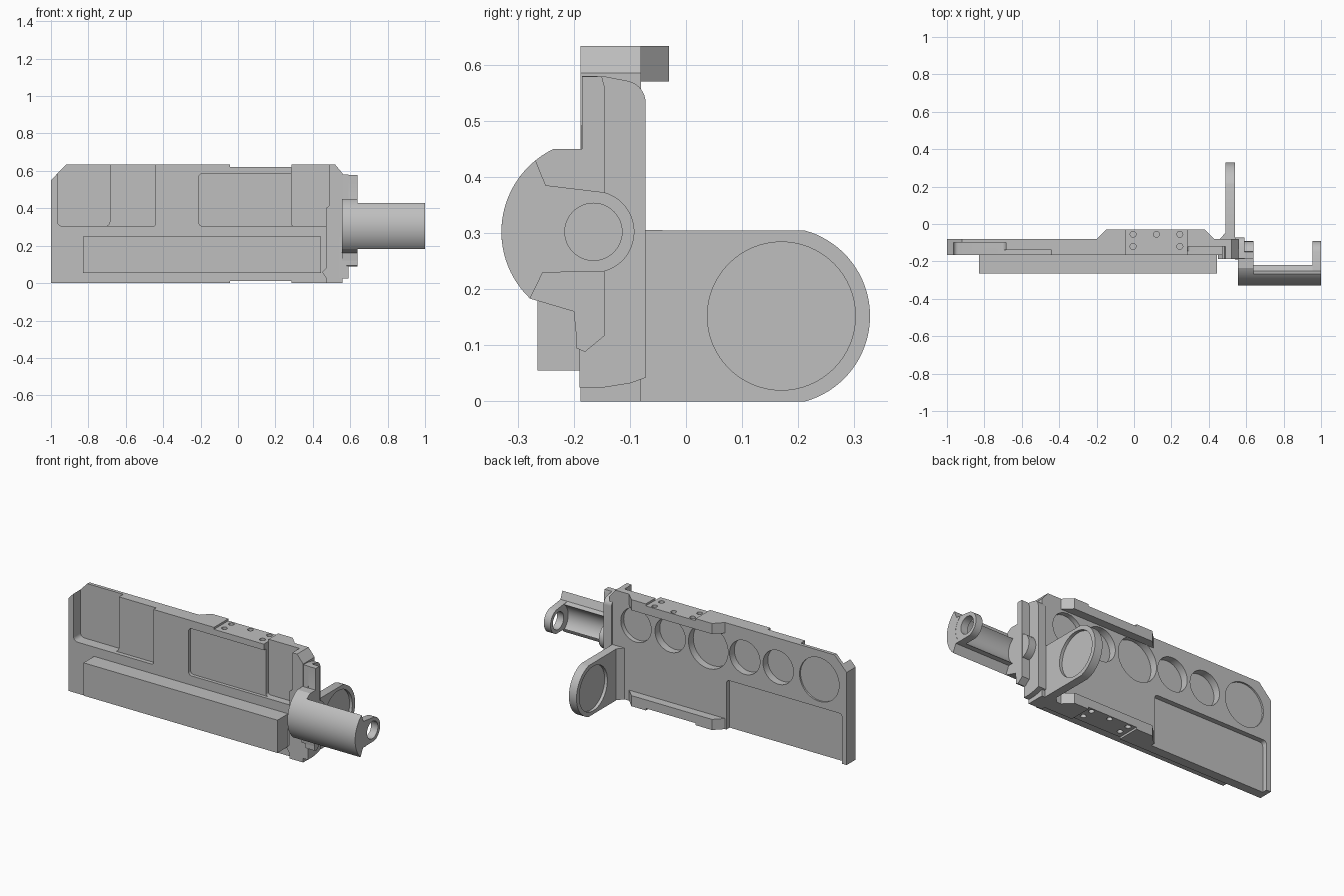
import bpy, bmesh, math

cube = bpy.data.objects.get("Cube")
if cube:
    bpy.data.objects.remove(cube, do_unlink=True)

grey = bpy.data.materials.new("plain_grey")
grey.use_nodes = True
COLOUR = (0.52, 0.52, 0.52, 1)
grey.diffuse_color = COLOUR
grey.node_tree.nodes["Principled BSDF"].inputs["Base Color"].default_value = COLOUR


def prism(name, pts, axis, lo, hi):
    """Extrude a 2D outline along an axis; x uses (y, z), y uses (x, z), z uses (x, y)."""
    place = {"x": lambda a, b, c: (c, a, b),
             "y": lambda a, b, c: (a, c, b),
             "z": lambda a, b, c: (a, b, c)}[axis]
    bm = bmesh.new()
    ends = [[bm.verts.new(place(a, b, c)) for a, b in pts] for c in (lo, hi)]
    n = len(pts)
    for ring in ends:
        bm.faces.new(ring)
    for i in range(n):
        j = (i + 1) % n
        bm.faces.new((ends[0][i], ends[0][j], ends[1][j], ends[1][i]))
    bmesh.ops.recalc_face_normals(bm, faces=bm.faces)
    mesh = bpy.data.meshes.new(name)
    bm.to_mesh(mesh)
    bm.free()
    mesh.materials.append(grey)
    obj = bpy.data.objects.new(name, mesh)
    bpy.context.collection.objects.link(obj)
    return obj


def rect(a0, a1, b0, b1):
    return [(a0, b0), (a1, b0), (a1, b1), (a0, b1)]


def arc(ca, cb, r, start, end, n=24):
    angles = [math.radians(start + (end - start) * i / n) for i in range(n + 1)]
    return [(ca + r * math.cos(t), cb + r * math.sin(t)) for t in angles]


def circle(ca, cb, r, n=48):
    return arc(ca, cb, r, 0, 360, n)[:-1]


def rounded(a0, a1, b0, b1, r):
    return (arc(a0 + r, b0 + r, r, 180, 270, 5) + arc(a1 - r, b0 + r, r, 270, 360, 5)
            + arc(a1 - r, b1 - r, r, 0, 90, 5) + arc(a0 + r, b1 - r, r, 90, 180, 5))


def cut(obj, pts, axis, lo, hi):
    cutter = prism("cutter", pts, axis, lo, hi)
    cutter.hide_render = True
    mod = obj.modifiers.new("cut", "BOOLEAN")
    mod.operation = "DIFFERENCE"
    mod.solver = "EXACT"
    mod.object = cutter
    bpy.context.view_layer.objects.active = obj
    bpy.ops.object.modifier_apply(modifier=mod.name)
    bpy.data.objects.remove(cutter, do_unlink=True)


TOP, FRONT, BACK = 0.633, -0.165, -0.08

# Main plate with front pockets
plate = prism("main_plate", [(-1, 0), (0.5, 0), (0.5, TOP), (-0.92, TOP), (-1, 0.55)],
              "y", FRONT, BACK)
cut(plate, rounded(-0.965, -0.685, 0.305, 0.8, 0.025), "y", -0.3, -0.10)
cut(plate, rounded(-0.75, -0.44, 0.305, 0.8, 0.012), "y", -0.3, -0.14)
cut(plate, rounded(-0.21, 0.32, 0.305, 0.585, 0.02), "y", -0.3, -0.145)
cut(plate, rounded(0.285, 0.488, 0.305, 0.8, 0.015), "y", -0.3, -0.12)

# Round recesses and lower recess on the back
for x, r, floor in ((0.385, 0.1, -0.108), (0.16, 0.1, -0.125), (-0.09, 0.13, -0.125),
                    (-0.33, 0.1, -0.125), (-0.55, 0.1, -0.125), (-0.82, 0.13, -0.09)):
    cut(plate, circle(x, 0.46, r), "y", floor, 0)
cut(plate, rounded(-0.97, -0.21, -0.1, 0.295, 0.02), "y", -0.11, 0)

# Top and bottom mounting rails
rail_outline = [(-0.2, BACK), (-0.15, -0.03), (0.38, -0.03), (0.43, BACK)]
rails = [prism("top_rail", rail_outline, "z", 0.57, TOP),
         prism("bottom_rail", rail_outline, "z", 0, 0.063)]

# Shallow seats and screw holes on both edges
for obj in [plate] + rails:
    for lo, hi in ((TOP - 0.012, 0.8), (-0.2, 0.012)):
        cut(obj, rect(-0.042, 0.285, -0.4, 0.2), "z", lo, hi)
for x in (-0.005, 0.12, 0.245):
    for rail, lo, hi in ((rails[0], 0.6, 0.8), (rails[1], -0.2, 0.033)):
        cut(rail, circle(x, -0.055, 0.016, 16), "z", lo, hi)
        if x != 0.12:
            cut(plate, circle(x, -0.12, 0.016, 16), "z", lo, hi)

# Long block on the front
prism("front_block", rect(-0.83, 0.445, 0.055, 0.25), "y", -0.265, FRONT)

# End wall
prism("end_wall", [(0.47, 0), (0.56, 0), (0.56, 0.585), (0.52, TOP), (0.49, TOP),
                   (0.49, 0.45), (0.485, 0.41), (0.47, 0.4), (0.47, 0.08), (0.45, 0.06),
                   (0.47, 0.03)], "y", -0.188, BACK)

# Inner flange with rounded back corners
prism("inner_flange", [(-0.19, 0.025), (-0.145, 0.025), (-0.1, 0.032), (-0.072, 0.042)]
      + arc(-0.112, 0.532, 0.04, 0, 75, 8) + [(-0.145, 0.579), (-0.185, 0.58)],
      "x", 0.54, 0.592)

# Outer flange and its round boss
HUB_Y, HUB_Z = -0.165, 0.302
prism("outer_flange", [(-0.196, 0.095), (-0.18, 0.088), (-0.145, 0.117), (-0.145, 0.56),
                       (-0.15, 0.579), (-0.185, 0.579), (-0.185, 0.45), (-0.196, 0.4)],
      "x", 0.58, 0.64)
prism("flange_boss", circle(HUB_Y, HUB_Z, 0.073), "x", 0.58, 0.638)

# Collar behind the half tube
prism("collar", arc(HUB_Y, HUB_Z, 0.164, 115.5, 226.5) + [(-0.2, 0.16), (-0.196, 0.12),
      (-0.15, 0.12), (-0.15, 0.45)], "x", 0.555, 0.64)

# Half tube and the eye tab at its tip
prism("half_tube", arc(HUB_Y, HUB_Z, 0.164, 129, 226.5) + [(-0.255, 0.23)]
      + arc(HUB_Y, HUB_Z, 0.093, 231, 126, 16) + [(-0.25, 0.385)], "x", 0.62, 1)
tab = prism("eye_tab", [(-0.27, 0.385), (-0.25, 0.385)]
            + arc(HUB_Y, HUB_Z, 0.073, 75, -75, 28) + [(-0.27, 0.23)], "x", 0.955, 0.999)
cut(tab, circle(HUB_Y, HUB_Z, 0.051), "x", 0.9, 1.1)

# Rear lug with a thin web inside its ring
lug = prism("rear_lug", [(-0.1, 0)] + arc(0.17, 0.152, 0.158, -74.5, 74.5, 36)
            + [(-0.1, 0.305)], "x", 0.49, 0.54)
for lo, hi in ((0.4, 0.508), (0.522, 0.6)):
    cut(lug, circle(0.17, 0.152, 0.132, 64), "x", lo, hi)
prism("lug_fillet", [(0.46, BACK), (0.49, -0.045), (0.5, BACK)], "z", 0, 0.305)

# Smooth the curved walls, keep the edges crisp
bpy.ops.object.select_all(action="DESELECT")
for obj in bpy.context.collection.objects:
    if obj.type == "MESH":
        obj.select_set(True)
        bpy.context.view_layer.objects.active = obj
bpy.ops.object.shade_smooth_by_angle(angle=math.radians(25))
